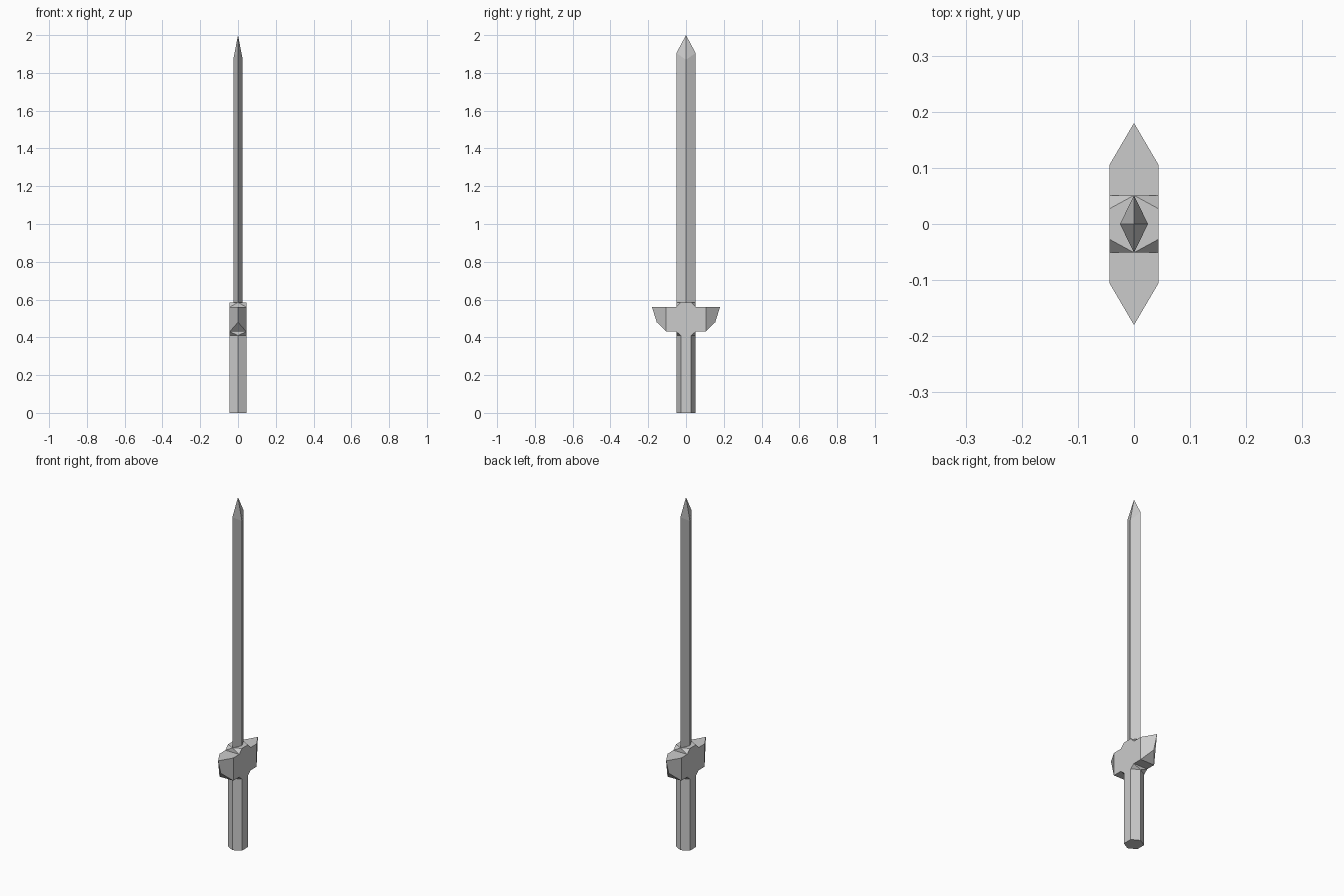
import bpy, bmesh

if "Cube" in bpy.data.objects:
    bpy.data.objects.remove(bpy.data.objects["Cube"])


def mirrored_part(name, faces):
    """Build a part from its +x +y quarter, mirrored across both axes."""
    bm = bmesh.new()
    for sx in (1, -1):
        for sy in (1, -1):
            for face in faces:
                bm.faces.new([bm.verts.new((sx * x, sy * y, z)) for x, y, z in face])
    bmesh.ops.remove_doubles(bm, verts=bm.verts, dist=0.0005)
    bmesh.ops.recalc_face_normals(bm, faces=bm.faces)
    # join the coplanar quarters across the seams
    bmesh.ops.dissolve_limit(bm, angle_limit=0.01, verts=bm.verts, edges=bm.edges)
    mesh = bpy.data.meshes.new(name)
    bm.to_mesh(mesh)
    bm.free()
    obj = bpy.data.objects.new(name, mesh)
    bpy.context.collection.objects.link(obj)
    return obj


W, C, E = 0.044, 0.027, 0.051   # half width, hexagon corner, hexagon point
Z_GRIP, Z_TOP = 0.41, 0.585     # guard collar bottom and top
Z_LOW, Z_HIGH = 0.43, 0.56      # guard wing bottom and top
WING = 0.105                    # where the wing starts to taper


def hexagon(z):
    return [(W, 0, z), (W, C, z), (0, E, z)]


# Grip: hexagonal bar with a bottom cap
low, high = hexagon(0), hexagon(Z_GRIP)
grip = [[low[i], low[i + 1], high[i + 1], high[i]] for i in (0, 1)]
grip.append([(0, 0, 0)] + low)
mirrored_part("grip", grip)

# Guard: flat cheek, wedge-shaped wing, and collars closing to the hexagon
heel, tip = (0, 0.155, 0.48), (0, 0.18, Z_HIGH)
cheek = [(0, Z_GRIP), (C, Z_GRIP), (E, Z_LOW), (WING, Z_LOW),
         (WING, Z_HIGH), (E, Z_HIGH), (C, Z_TOP), (0, Z_TOP)]
guard = [
    [(W, y, z) for y, z in cheek],
    [(W, WING, Z_LOW), (W, WING, Z_HIGH), tip, heel],
    [(W, WING, Z_LOW), heel, (0, WING, Z_LOW)],
    [(0, E, Z_LOW), (W, E, Z_LOW), (W, WING, Z_LOW), (0, WING, Z_LOW)],
    [(0, E, Z_HIGH), (W, E, Z_HIGH), (W, WING, Z_HIGH), tip],
    [(0, 0, Z_TOP)] + hexagon(Z_TOP),
]
for z_hex, z_wing in ((Z_GRIP, Z_LOW), (Z_TOP, Z_HIGH)):
    guard.append([(W, C, z_hex), (0, E, z_hex), (W, E, z_wing)])
    guard.append([(0, E, z_hex), (0, E, z_wing), (W, E, z_wing)])
mirrored_part("guard", guard)

# Blade: diamond section ending in a four-sided point
B = 0.025
ridge, edge = (B, 0, 1.87), (0, E, 1.905)
mirrored_part("blade", [
    [(B, 0, Z_TOP), (0, E, Z_TOP), edge, ridge],
    [ridge, edge, (0, 0, 2)],
])
